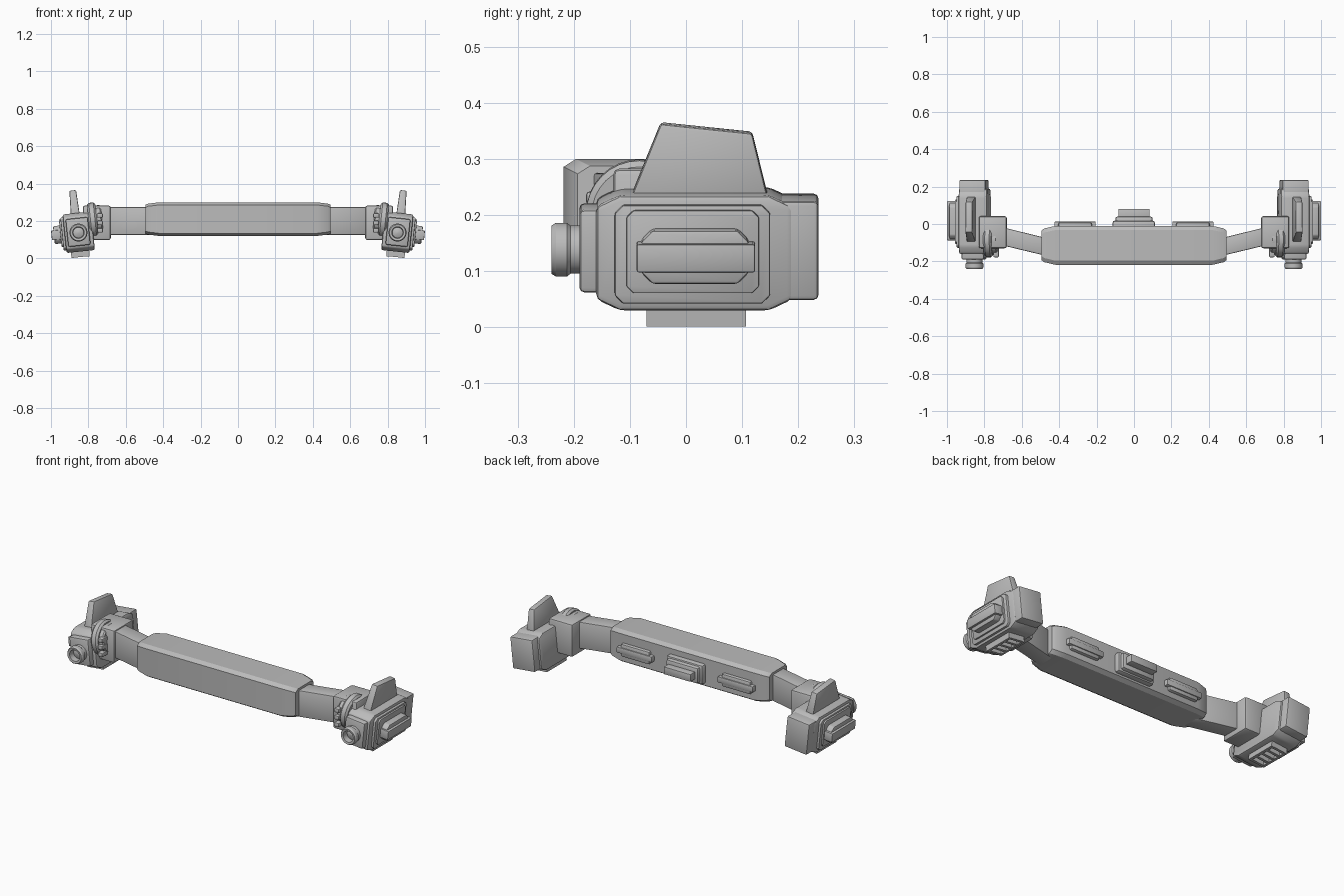
import bpy, bmesh, math
from mathutils import Matrix, Vector

if "Cube" in bpy.data.objects:
    bpy.data.objects.remove(bpy.data.objects["Cube"])

grey = bpy.data.materials.new("matte grey")
grey.use_nodes = True
colour = (0.5, 0.5, 0.5, 1)
grey.diffuse_color = colour
grey.node_tree.nodes["Principled BSDF"].inputs["Base Color"].default_value = colour

# The side pods lean outwards about this point
PIVOT = Vector((0.855, 0, 0.138))
LEAN = (Matrix.Translation(PIVOT) @ Matrix.Rotation(math.radians(6), 4, 'Y')
        @ Matrix.Translation(-PIVOT))
parts = []


def finish(name, bm, lean=False, mirror=False, bevel=0.0, segments=2):
    if bevel:
        bmesh.ops.bevel(bm, geom=bm.edges[:], offset=bevel, segments=segments,
                        affect='EDGES', profile=0.5, clamp_overlap=True)
    if lean:
        bm.transform(LEAN)
    bmesh.ops.recalc_face_normals(bm, faces=bm.faces[:])
    mesh = bpy.data.meshes.new(name)
    bm.to_mesh(mesh)
    bm.free()
    mesh.materials.append(grey)
    obj = bpy.data.objects.new(name, mesh)
    bpy.context.collection.objects.link(obj)
    if mirror:
        obj.modifiers.new("Mirror", 'MIRROR').use_mirror_merge = False
    parts.append(obj)


def loft(name, rings, **kw):
    """Skin closed rings of equal length and cap both ends."""
    bm = bmesh.new()
    loops = [[bm.verts.new(p) for p in ring] for ring in rings]
    n = len(loops[0])
    for a, b in zip(loops, loops[1:]):
        for i in range(n):
            j = (i + 1) % n
            bm.faces.new((a[i], a[j], b[j], b[i]))
    bm.faces.new(loops[0])
    bm.faces.new(loops[-1])
    finish(name, bm, **kw)


def prism(name, profile, x0, x1, **kw):
    loft(name, [[(x, y, z) for y, z in profile] for x in (x0, x1)], **kw)


def rect(y, z):
    return [(y[0], z[0]), (y[1], z[0]), (y[1], z[1]), (y[0], z[1])]


def box(name, x, y, z, **kw):
    prism(name, rect(y, z), *x, **kw)


def octagon(y, z, cy, cz):
    return [(y[0] + cy, z[0]), (y[1] - cy, z[0]), (y[1], z[0] + cz), (y[1], z[1] - cz),
            (y[1] - cy, z[1]), (y[0] + cy, z[1]), (y[0], z[1] - cz), (y[0], z[0] + cz)]


def lathe(name, profile, centre, axis, steps=32, **kw):
    """Spin a closed (radius, offset) profile round the x or y axis."""
    bm = bmesh.new()
    loops = []
    for i in range(steps):
        a = math.tau * i / steps
        c, s = math.cos(a), math.sin(a)
        loops.append([bm.verts.new(Vector(centre) + Vector(
            (o, r * c, r * s) if axis == 'X' else (r * c, o, r * s))) for r, o in profile])
    n = len(profile)
    for i in range(steps):
        a, b = loops[i], loops[(i + 1) % steps]
        for k in range(n):
            m = (k + 1) % n
            bm.faces.new((a[k], a[m], b[m], b[k]))
    finish(name, bm, **kw)


# Padded centre bar, narrowing at its ends
rings = []
for x, inset in ((-0.495, 0.025), (-0.48, 0.014), (-0.42, 0), (0.42, 0),
                 (0.48, 0.014), (0.495, 0.025)):
    k = inset * 0.5
    shape = octagon((-0.218 + inset, -0.01 - inset), (0.12 + k, 0.3 - k), 0.022, 0.014)
    rings.append([(x, y, z) for y, z in shape])
loft("centre_bar", rings)

# Arms sweeping back to the joint blocks
loft("arm", [[(x, y, z) for y, z in rect((y0, y1), (0.125, 0.275))]
             for x, y0, y1 in ((0.45, -0.175, -0.08), (0.70, -0.115, -0.018))],
     mirror=True, bevel=0.006)
box("joint_block", (0.68, 0.83), (-0.13, 0.042), (0.098, 0.283), mirror=True, bevel=0.012)

# Hinge discs in front of the joint
lathe("hinge_disc", [(0.055, -0.022), (0.085, -0.022), (0.095, -0.012), (0.095, 0.012),
                     (0.085, 0.022), (0.055, 0.022)], (0.77, -0.083, 0.195), 'X',
      lean=True, mirror=True)
lathe("hinge_washer", [(0.04, -0.015), (0.072, -0.015), (0.078, -0.008),
                       (0.078, 0.015), (0.04, 0.015)], (0.735, -0.083, 0.195), 'X',
      lean=True, mirror=True)
for z in (0.15, 0.19, 0.23):
    box("hinge_tooth", (0.722, 0.752), (-0.178, -0.12), (z - 0.012, z + 0.012),
        mirror=True, bevel=0.006)

# Pod housing with nose and tail blocks
pod = dict(lean=True, mirror=True)
prism("pod_housing", octagon((-0.16, 0.19), (0.036, 0.243), 0.042, 0.02),
      0.775, 0.928, bevel=0.01, **pod)
box("pod_nose", (0.795, 0.915), (-0.19, -0.1), (0.067, 0.216), bevel=0.009, **pod)
box("pod_tail", (0.785, 0.925), (0.12, 0.236), (0.055, 0.232), bevel=0.008, **pod)

# Camera lens with a hollow mouth
lathe("lens_barrel", [(0.028, -0.2), (0.031, -0.238), (0.043, -0.24), (0.048, -0.232),
                      (0.048, -0.212), (0.043, -0.206), (0.043, -0.18), (0.028, -0.18)],
      (0.853, 0, 0.138), 'Y', **pod)
lathe("lens_glass", [(0.001, -0.212), (0.02, -0.21), (0.031, -0.204), (0.031, -0.19),
                     (0.001, -0.19)], (0.853, 0, 0.138), 'Y', **pod)

# Stepped outer panel and its buckle
prism("outer_panel", octagon((-0.127, 0.15), (0.05, 0.227), 0.015, 0.015),
      0.9, 0.941, bevel=0.004, **pod)
prism("inner_panel", octagon((-0.106, 0.13), (0.07, 0.218), 0.012, 0.012),
      0.92, 0.95, bevel=0.003, **pod)
prism("pod_buckle", octagon((-0.08, 0.112), (0.09, 0.186), 0.02, 0.02),
      0.93, 0.985, bevel=0.006, **pod)
box("pod_buckle_strap", (0.935, 0.998), (-0.088, 0.123), (0.112, 0.163), bevel=0.004, **pod)

# Upright fin, thinner at the top
loft("fin", [[(x + k * h, y, z) for y, z, k in
              ((-0.1, 0.23, 0), (0.147, 0.23, 0), (0.118, 0.349, 1), (-0.045, 0.366, 1))]
             for x, h in ((0.836, 0.006), (0.884, -0.006))], bevel=0.006, **pod)

# Slatted vent under the pod
for x in (0.806, 0.89):
    box("vent_rail", (x, x + 0.014), (-0.07, 0.107), (0.006, 0.05), **pod)
for i in range(5):
    y = -0.07 + i * 0.0405
    box("vent_slat", (0.806, 0.904), (y, y + 0.015), (0.007, 0.05), **pod)

# Strap buckles on the rear of the bar
prism_z = (0.165, 0.238)
box("rear_buckle", (0.225, 0.405), (-0.04, 0.008), prism_z, mirror=True, bevel=0.01)
box("rear_buckle_strap", (0.205, 0.425), (-0.04, 0.013), (0.185, 0.218),
    mirror=True, bevel=0.004)

# Central rear connector
box("rear_connector_base", (-0.115, 0.112), (-0.04, 0.018), (0.145, 0.255), bevel=0.012)
box("rear_connector", (-0.1, 0.1), (-0.02, 0.04), (0.155, 0.245), bevel=0.012)
box("rear_connector_plug", (-0.083, 0.083), (0.02, 0.08), (0.18, 0.222), bevel=0.003)

# Smooth rounded areas while keeping edges crisp
bpy.ops.object.select_all(action='DESELECT')
for obj in parts:
    obj.select_set(True)
bpy.context.view_layer.objects.active = parts[0]
bpy.ops.object.shade_smooth_by_angle(angle=math.radians(30))
